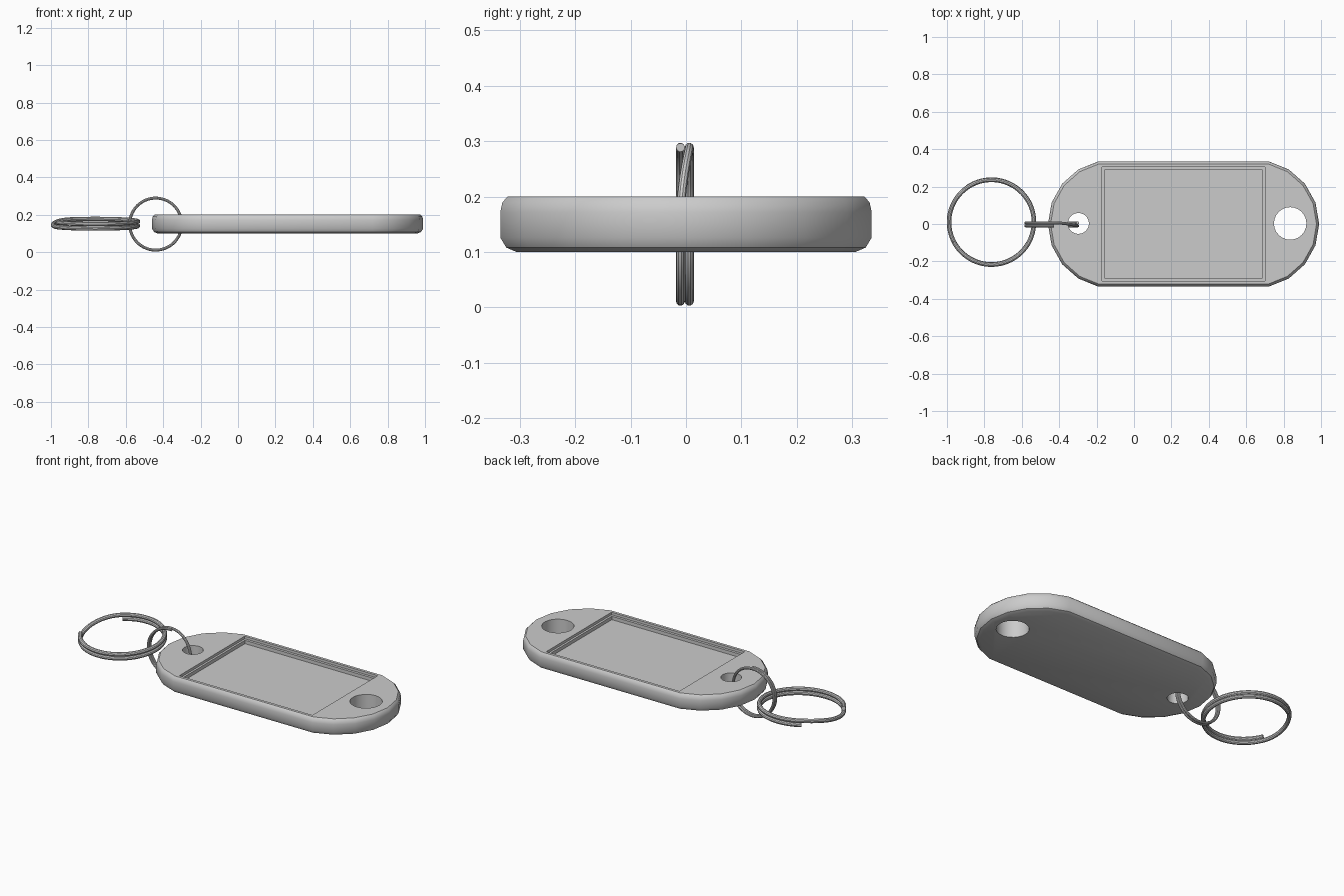
import bpy, bmesh
from math import sin, cos, radians, pi
from mathutils import Matrix, Vector

if "Cube" in bpy.data.objects:
    bpy.data.objects.remove(bpy.data.objects["Cube"])

# Tag body: straight sides with faceted arc ends, lofted through a rounded edge profile
R, ARC, SEG = 0.343, radians(77.7), 8


def outline(inset):
    pts = []
    for cx, mid in ((0.647, 0), (-0.117, pi)):
        for i in range(SEG + 1):
            a = mid - ARC + 2 * ARC * i / SEG
            pts.append((cx + (R - inset) * cos(a), (R - inset) * sin(a)))
    return pts


bm = bmesh.new()
loops = []
for inset, z in ((0.03, 0.1), (0.011, 0.108), (0, 0.126), (0, 0.172), (0.004, 0.19), (0.014, 0.2)):
    loops.append([bm.verts.new((x, y, z)) for x, y in outline(inset)])
for a, b in zip(loops, loops[1:]):
    n = len(a)
    for i in range(n):
        j = (i + 1) % n
        bm.faces.new((a[i], a[j], b[j], b[i]))
bm.faces.new(loops[-1])
bm.faces.new(loops[0][::-1])
mesh = bpy.data.meshes.new("tag_body")
bm.to_mesh(mesh)
bm.free()
tag = bpy.data.objects.new("tag_body", mesh)
bpy.context.collection.objects.link(tag)


def cut(cutter):
    mod = tag.modifiers.new("cut", 'BOOLEAN')
    mod.operation = 'DIFFERENCE'
    mod.solver = 'EXACT'
    mod.object = cutter
    bpy.context.view_layer.objects.active = tag
    bpy.ops.object.modifier_apply(modifier=mod.name)
    bpy.data.objects.remove(cutter)


# Key holes at both ends
for x, y, r in ((-0.297, 0.003, 0.056), (0.835, 0.003, 0.087)):
    bpy.ops.mesh.primitive_cylinder_add(vertices=24, radius=r, depth=0.4, location=(x, y, 0.15))
    cut(bpy.context.object)

# Stepped label window
for w, h, depth in ((0.87, 0.61, 0.015), (0.845, 0.58, 0.035)):
    bpy.ops.mesh.primitive_cube_add(size=1, location=(0.265, 0, 0.3 - depth))
    box = bpy.context.object
    box.scale = (w, h, 0.2)
    cut(box)


def smooth(ob):
    bpy.ops.object.select_all(action='DESELECT')
    ob.select_set(True)
    bpy.context.view_layer.objects.active = ob
    bpy.ops.object.shade_smooth_by_angle(angle=radians(35))


smooth(tag)


# Split ring: two flat coils stepping up across the gap between the wire ends
def split_ring(name, radius, wire, matrix):
    start, end, gap = 125, -513, 82
    n = 120
    pts = []
    for i in range(n + 1):
        a = start + (end - start) * i / n
        t = min(max((-153 - a) / gap, 0), 1)
        t = t * t * (3 - 2 * t)
        z = (2 * t - 1) * wire
        pts.append(matrix @ Vector((radius * cos(radians(a)), radius * sin(radians(a)), z)))
    cu = bpy.data.curves.new(name, 'CURVE')
    cu.dimensions = '3D'
    cu.bevel_depth = wire
    cu.bevel_resolution = 3
    cu.use_fill_caps = True
    sp = cu.splines.new('POLY')
    sp.points.add(n)
    for p, co in zip(sp.points, pts):
        p.co = (*co, 1)
    ob = bpy.data.objects.new(name, cu)
    bpy.context.collection.objects.link(ob)
    bpy.ops.object.select_all(action='DESELECT')
    ob.select_set(True)
    bpy.context.view_layer.objects.active = ob
    bpy.ops.object.convert(target='MESH')
    smooth(bpy.context.object)


# Large key ring lies flat with a slight tilt, small link ring stands through the hole
split_ring("key_ring", 0.227, 0.012,
           Matrix.Translation((-0.762, 0.01, 0.152)) @ Matrix.Rotation(0.06, 4, 'X'))
split_ring("link_ring", 0.139, 0.008,
           Matrix.Translation((-0.44, -0.002, 0.15)) @ Matrix.Rotation(pi / 2, 4, 'X')
           @ Matrix.Rotation(radians(-122), 4, 'Z'))
